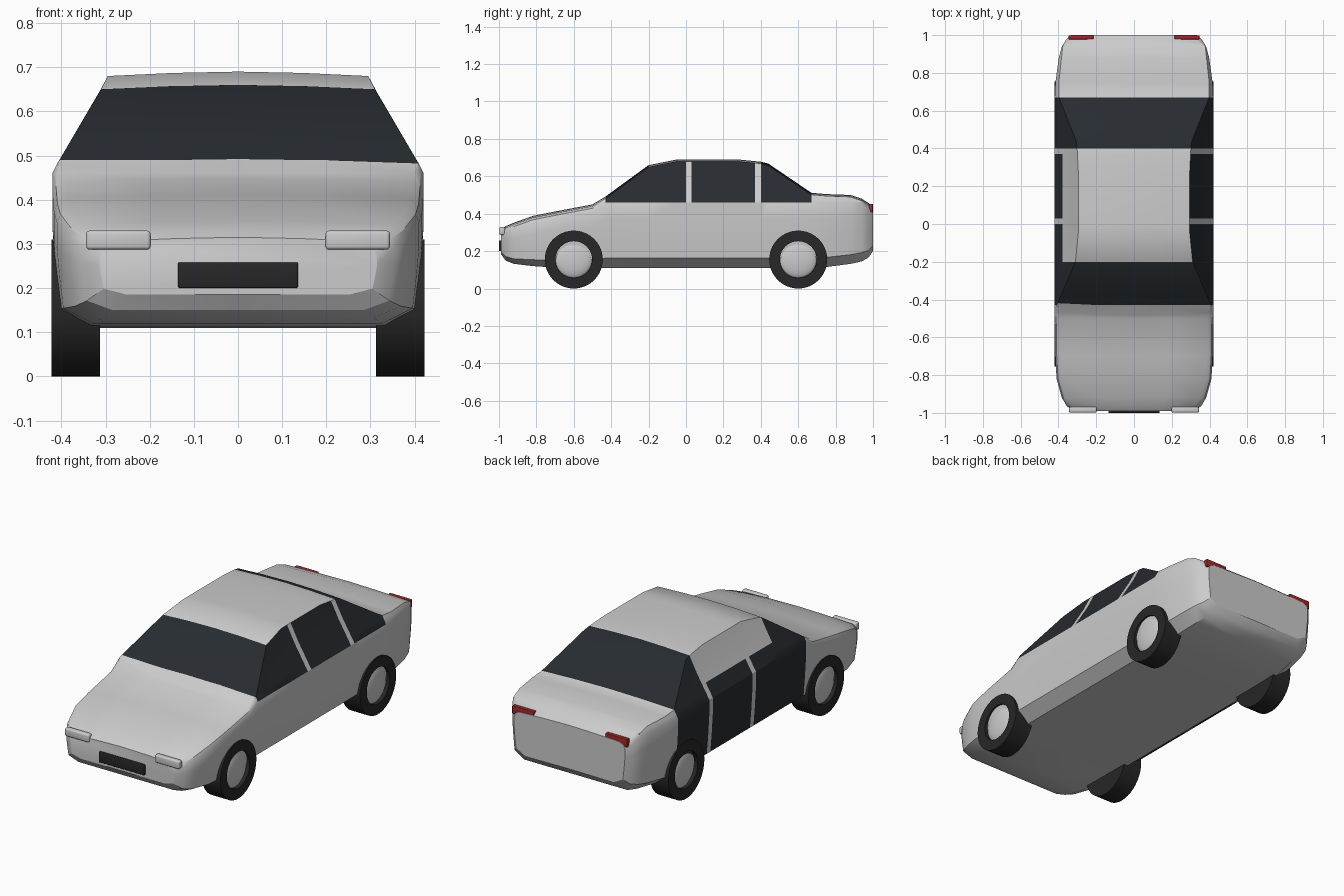
import bpy, bmesh, math
from mathutils import Vector

if "Cube" in bpy.data.objects:
    bpy.data.objects.remove(bpy.data.objects["Cube"])


def material(name, rgb):
    m = bpy.data.materials.new(name)
    m.diffuse_color = (*rgb, 1)
    m.use_nodes = True
    m.node_tree.nodes["Principled BSDF"].inputs["Base Color"].default_value = m.diffuse_color
    return m


PAINT = material("paint", (0.8, 0.8, 0.8))
GLASS = material("glass", (0.02, 0.025, 0.03))
RUBBER = material("rubber", (0.02, 0.02, 0.02))
RED = material("red_lens", (0.35, 0.02, 0.02))
LENS = material("clear_lens", (0.9, 0.9, 0.92))


def finish(bm, name, mats, angle=35):
    bmesh.ops.recalc_face_normals(bm, faces=bm.faces)
    me = bpy.data.meshes.new(name)
    bm.to_mesh(me)
    bm.free()
    ob = bpy.data.objects.new(name, me)
    bpy.context.collection.objects.link(ob)
    for m in mats:
        me.materials.append(m)
    bpy.ops.object.select_all(action='DESELECT')
    ob.select_set(True)
    bpy.context.view_layer.objects.active = ob
    bpy.ops.object.shade_smooth_by_angle(angle=math.radians(angle))
    return ob


def lerp_table(table, v):
    for (a, p), (b, q) in zip(table, table[1:]):
        if v <= b:
            return p + (q - p) * max(0, (v - a) / (b - a))
    return table[-1][1]


# Cabin half width at a given height
CABIN = [(0.46, 0.42), (0.49, 0.405), (0.60, 0.335), (0.68, 0.295)]


def section(y, zb, zt, w):
    """Closed cross-section of the shell, mirrored about x = 0."""
    k = w / 0.42
    if zt > 0.47:
        zs, ze = 0.46, zt - 0.01
        zf = zs + 0.6 * (ze - zs)
        f = (k * lerp_table(CABIN, zf), zf)
        g = (k * lerp_table(CABIN, ze), ze)
    else:
        zs, ze = zt - 0.04, zt - 0.009
        f, g = (w - 0.008, zt - 0.021), (w - 0.03, ze)
    h = zs - zb
    half = [(0.8 * w, zb), (0.965 * w, zb + 0.15 * h), (0.985 * w, zb + 0.45 * h),
            (w, zb + 0.75 * h), (w, zs), f, g, (0.5 * g[0], zt - 0.003)]
    ring = [(0, zb)] + half + [(0, zt)] + [(-x, z) for x, z in reversed(half)]
    return [Vector((x, y, z)) for x, z in ring]


# Body shell: y, bottom, top, half width
STATIONS = [
    (-0.99, 0.185, 0.315, 0.315), (-0.965, 0.15, 0.333, 0.355), (-0.92, 0.132, 0.352, 0.382),
    (-0.82, 0.12, 0.388, 0.41), (-0.70, 0.112, 0.412, 0.417), (-0.50, 0.11, 0.45, 0.42),
    (-0.43, 0.11, 0.492, 0.42), (-0.20, 0.11, 0.66, 0.42), (-0.05, 0.11, 0.69, 0.42),
    (0.28, 0.11, 0.69, 0.42), (0.40, 0.11, 0.678, 0.42), (0.44, 0.11, 0.668, 0.42),
    (0.67, 0.111, 0.512, 0.42), (0.75, 0.115, 0.505, 0.416), (0.88, 0.132, 0.50, 0.398),
    (0.94, 0.145, 0.48, 0.382), (0.975, 0.165, 0.458, 0.36), (1.0, 0.20, 0.437, 0.333)]

bm = bmesh.new()
rings = [[bm.verts.new(p) for p in section(*s)] for s in STATIONS]
for a, b in zip(rings, rings[1:]):
    n = len(a)
    for i in range(n):
        bm.faces.new((a[i], a[(i + 1) % n], b[(i + 1) % n], b[i]))
bm.faces.new(rings[0])
bm.faces.new(rings[-1])

# Window outlines cut into the shell
cuts = [(1, y) for y in (0.0, 0.03, 0.37)] + [(2, z) for z in (0.46, 0.49, 0.53)]
for axis, v in cuts:
    no = Vector((0, 0, 0))
    no[axis] = 1
    bmesh.ops.bisect_plane(bm, geom=bm.verts[:] + bm.edges[:] + bm.faces[:],
                           dist=1e-5, plane_co=no * v, plane_no=no)
bm.normal_update()
for f in bm.faces:
    c = f.calc_center_median()
    screen = c.z > 0.49 and (-0.43 < c.y < -0.2 or 0.4 < c.y < 0.67)
    pane = any(a < c.y < b for a, b in ((-0.43, 0.0), (0.03, 0.37), (0.4, 0.67)))
    right = c.x > 0.297 and c.z > 0.46
    left = c.x < -0.37 and 0.13 < c.z < 0.53
    f.material_index = int(screen or (pane and (right or left)))
finish(bm, "body_shell", [PAINT, GLASS], 30)


# Wheels
def lathe(name, profile, side, y, mat):
    """Revolve (radius, x) points about the axle."""
    bm = bmesh.new()
    vs = [bm.verts.new((side * x, y, 0.155 + r)) for r, x in profile]
    es = [bm.edges.new(p) for p in zip(vs, vs[1:])]
    bmesh.ops.spin(bm, geom=vs + es, cent=(0, y, 0.155), axis=(1, 0, 0),
                   angle=math.tau, steps=40)
    bmesh.ops.remove_doubles(bm, verts=bm.verts, dist=1e-5)
    finish(bm, name, [mat])


TYRE = [(0, 0.312), (0.155, 0.312), (0.155, 0.422), (0.098, 0.422), (0.098, 0.395)]
HUB = [(0.1 * math.cos(t), 0.397 + 0.024 * math.sin(t))
       for t in [i * math.pi / 12 for i in range(7)]]
for side, s in ((1, "right"), (-1, "left")):
    for y, e in ((-0.6, "front"), (0.6, "rear")):
        lathe(f"{e}_{s}_tyre", TYRE, side, y, RUBBER)
        lathe(f"{e}_{s}_hubcap", HUB, side, y, PAINT)


# Lights and number plate
def box(name, lo, hi, mat, bevel):
    bm = bmesh.new()
    bmesh.ops.create_cube(bm, size=1)
    lo, hi = Vector(lo), Vector(hi)
    for v in bm.verts:
        v.co = (lo + hi) / 2 + v.co * (hi - lo)
    bmesh.ops.bevel(bm, geom=bm.edges[:], offset=bevel, segments=3,
                    profile=0.5, affect='EDGES')
    finish(bm, name, [mat])


def pair(name, lo, hi, mat, bevel):
    box("right_" + name, lo, hi, mat, bevel)
    box("left_" + name, (-hi[0], *lo[1:]), (-lo[0], *hi[1:]), mat, bevel)


pair("headlight", (0.198, -0.998, 0.287), (0.344, -0.968, 0.33), LENS, 0.008)
pair("tail_light", (0.215, 0.978, 0.408), (0.346, 0.999, 0.452), RED, 0.003)
box("number_plate", (-0.136, -1.0, 0.2), (0.136, -0.97, 0.258), RUBBER, 0.004)
